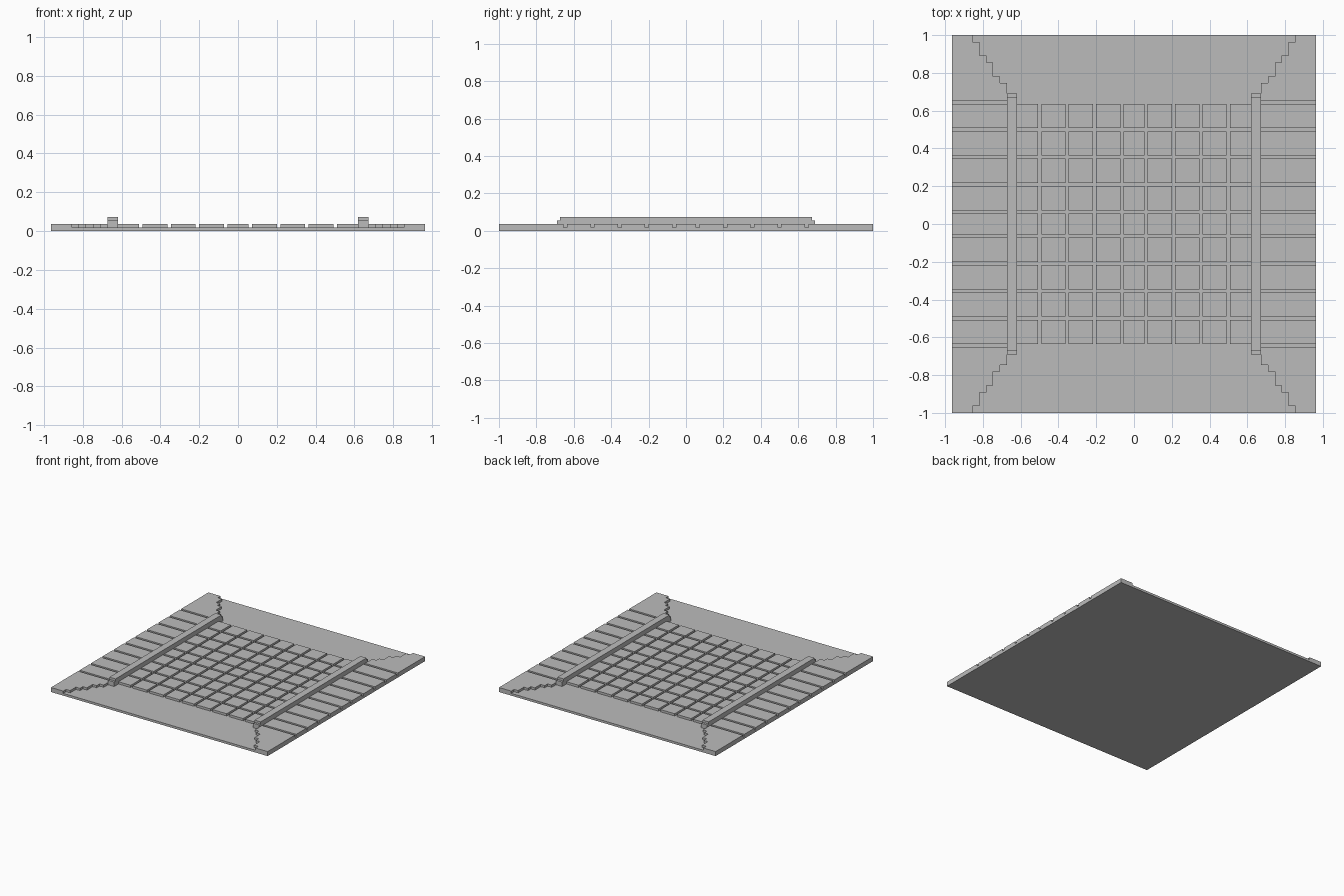
import bpy, bmesh
from mathutils import Vector

cube = bpy.data.objects.get("Cube")
if cube:
    bpy.data.objects.remove(cube, do_unlink=True)

U = 2 / 110  # one block unit; all sizes below are in block units

stone = bpy.data.materials.new("grey stone")
stone.use_nodes = True
stone.diffuse_color = (0.5, 0.5, 0.5, 1)
bsdf = stone.node_tree.nodes["Principled BSDF"]
bsdf.inputs["Base Color"].default_value = (0.5, 0.5, 0.5, 1)
bsdf.inputs["Roughness"].default_value = 0.9


def prism(bm, outline, direction):
    """Extrude a flat outline along a direction."""
    face = bm.faces.new([bm.verts.new(Vector(p) * U) for p in outline])
    out = bmesh.ops.extrude_face_region(bm, geom=[face])
    moved = [v for v in out["geom"] if isinstance(v, bmesh.types.BMVert)]
    bmesh.ops.translate(bm, verts=moved, vec=Vector(direction) * U)


def box(bm, x, y, z):
    prism(bm, [(x[0], y[0], z[0]), (x[1], y[0], z[0]),
               (x[1], y[1], z[0]), (x[0], y[1], z[0])], (0, 0, z[1] - z[0]))


def finish(name, bm):
    bmesh.ops.recalc_face_normals(bm, faces=bm.faces)
    mesh = bpy.data.meshes.new(name)
    bm.to_mesh(mesh)
    bm.free()
    mesh.materials.append(stone)
    obj = bpy.data.objects.new(name, mesh)
    bpy.context.collection.objects.link(obj)


# Slab spans: centre one is narrower, the rest repeat every 8 units
right = [(s, s + 7) for s in range(4, 35, 8)]
spans = [(-b, -a) for a, b in right] + [(-3, 3)] + right

# Base plate
bm = bmesh.new()
box(bm, (-53, 53), (-55, 55), (0, 1))
finish("base_plate", bm)

# Road paving grid, trimmed by the kerbs
bm = bmesh.new()
for x in spans:
    for y in spans:
        box(bm, (max(x[0], -34), min(x[1], 34)), y, (1, 2))
finish("road_tiles", bm)

# Stepped inner edge of the pavement corners: x, then y where the step ends
steps = [(37, 41), (39, 43), (41, 47), (43, 49), (45, 53), (47, 55)]

for side, sx in (("left", 1), ("right", -1)):
    # Pavement slabs
    bm = bmesh.new()
    for y in spans:
        box(bm, (sx * 37, sx * 53), y, (1, 2))
    finish(side + "_pavement_slabs", bm)

    # Stepped pavement corners
    bm = bmesh.new()
    for sy in (1, -1):
        outline, start = [(53, 55), (53, 36)], 36
        for x, end in steps:
            outline += [(x, start), (x, end)]
            start = end
        prism(bm, [(sx * x, sy * y, 1) for x, y in outline], (0, 0, 1))
    finish(side + "_pavement_corners", bm)

    # Kerb with stepped ends
    bm = bmesh.new()
    half = [(38, 1), (38, 3), (37, 3), (37, 4)]
    profile = half + [(-y, z) for y, z in reversed(half)]
    prism(bm, [(sx * 34, y, z) for y, z in profile], (sx * 3, 0, 0))
    finish(side + "_kerb", bm)
